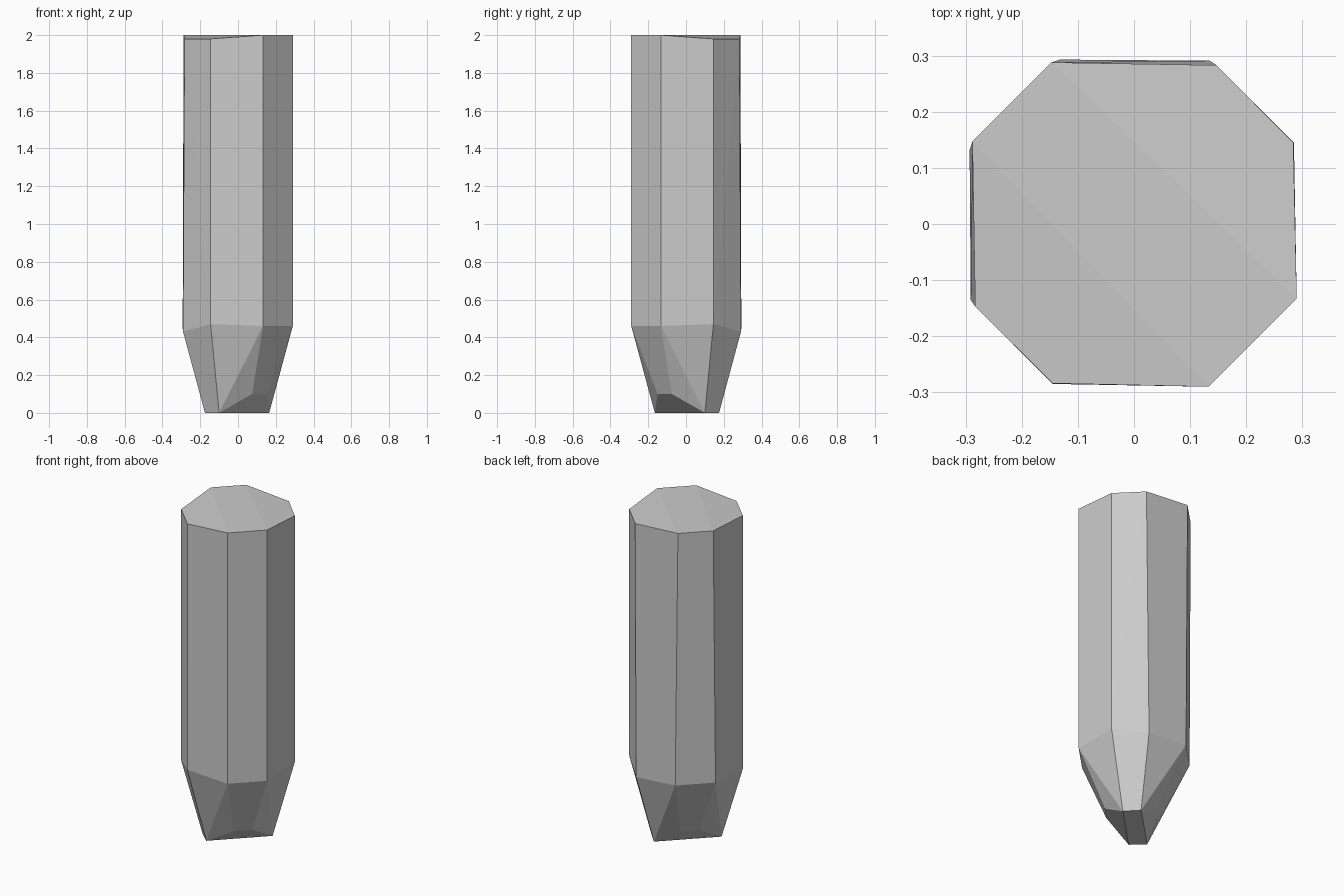
import bpy, bmesh

if "Cube" in bpy.data.objects:
    bpy.data.objects.remove(bpy.data.objects["Cube"])

# Half of the corners; the rest mirror across the front-left / back-right diagonal plane
top_front_right = [(-0.145, -0.283, 1.98), (0.133, -0.29, 2.0),
                   (0.284, 0.145, 1.98)]
top_back_left = [(-0.147, 0.288, 2.0)]
shoulder = [(-0.145, -0.285, 0.47), (0.133, -0.29, 0.46),
            (-0.291, -0.135, 0.43), (-0.132, 0.293, 0.45)]
tip = [(-0.10, -0.165, 0.0),    # chisel ridge, front side
       (-0.175, -0.095, 0.0),   # chisel ridge, left side
       (0.075, -0.15, 0.10),    # cut on the front-right flank
       (-0.05, 0.125, 0.08)]    # cut on the back-left flank


def swap(p):
    """Mirror a corner across the plane x = -y."""
    return (-p[1], -p[0], p[2])


# Faceted octagonal post with a chiselled foot
corners = set()
for p in top_front_right + top_back_left + shoulder + tip:
    corners.add(p)
    corners.add(swap(p))
# last two top corners on the left and back
corners.add((-0.283, -0.147, 1.98))
corners.add((0.147, 0.283, 1.98))

bm = bmesh.new()
for p in sorted(corners):
    bm.verts.new(p)
hull = bmesh.ops.convex_hull(bm, input=bm.verts[:])
loose = [v for v in bm.verts if not v.link_faces]
bmesh.ops.delete(bm, geom=loose, context='VERTS')
bmesh.ops.dissolve_limit(bm, angle_limit=0.01, verts=bm.verts[:], edges=bm.edges[:])
bmesh.ops.recalc_face_normals(bm, faces=bm.faces[:])

mesh = bpy.data.meshes.new("pointed_post")
bm.to_mesh(mesh)
bm.free()
post = bpy.data.objects.new("pointed_post", mesh)
bpy.context.collection.objects.link(post)
